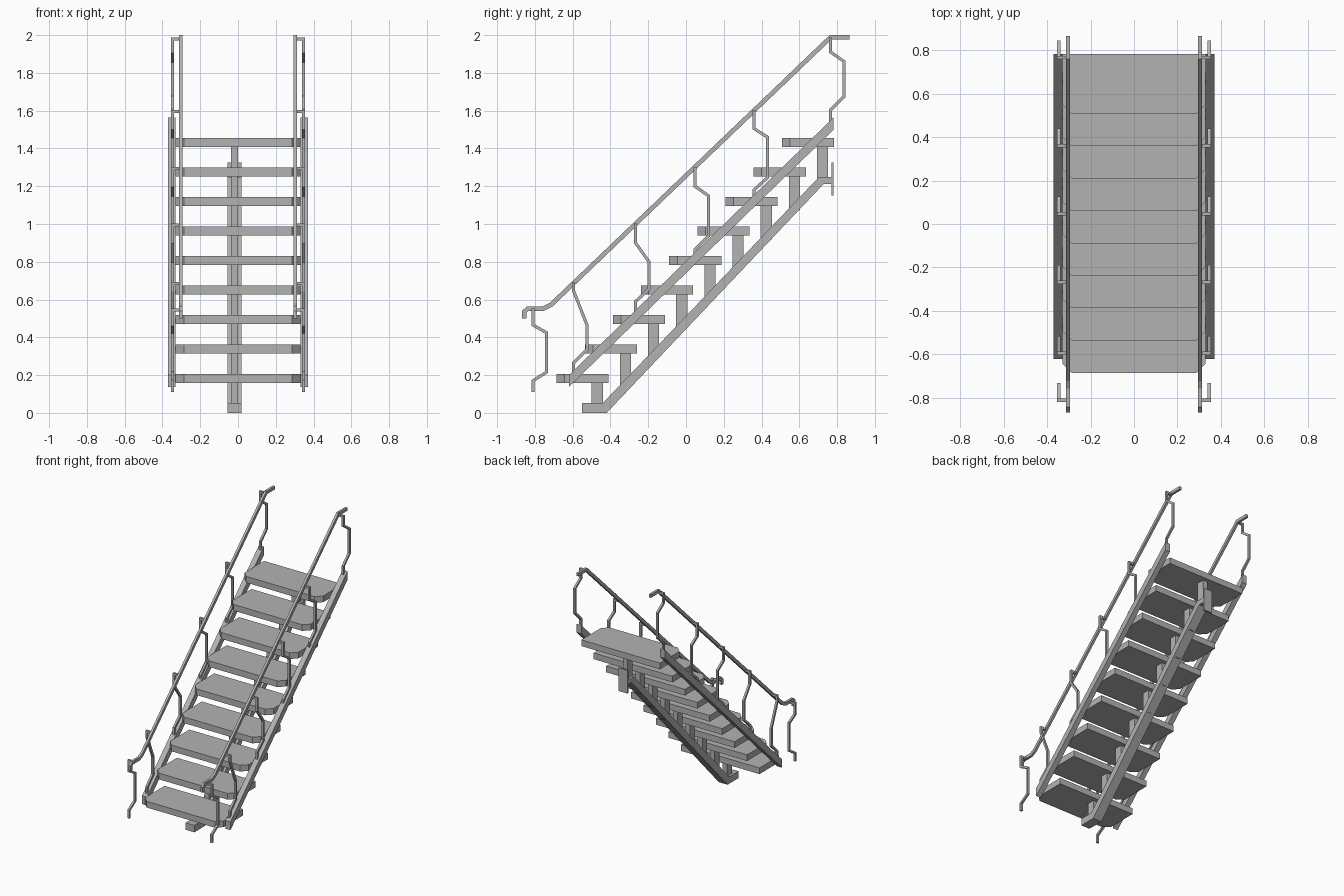
import bpy, bmesh
from mathutils import Vector

if "Cube" in bpy.data.objects:
    bpy.data.objects.remove(bpy.data.objects["Cube"])

steel = bpy.data.materials.new("steel_grey")
GREY = (0.45, 0.45, 0.45, 1)
steel.diffuse_color = GREY
steel.use_nodes = True
steel.node_tree.nodes["Principled BSDF"].inputs["Base Color"].default_value = GREY


def prism(name, points, lo, hi, axis="x", mirror=False):
    """Extrude a closed outline along x (yz points) or along z (xy points)."""
    bm = bmesh.new()
    place = (lambda p: (lo, p[0], p[1])) if axis == "x" else (lambda p: (p[0], p[1], lo))
    face = bm.faces.new([bm.verts.new(place(p)) for p in points])
    ext = bmesh.ops.extrude_face_region(bm, geom=[face])
    move = (hi - lo, 0, 0) if axis == "x" else (0, 0, hi - lo)
    verts = [g for g in ext["geom"] if isinstance(g, bmesh.types.BMVert)]
    bmesh.ops.translate(bm, vec=move, verts=verts)
    bmesh.ops.recalc_face_normals(bm, faces=bm.faces)
    mesh = bpy.data.meshes.new(name)
    bm.to_mesh(mesh)
    bm.free()
    mesh.materials.append(steel)
    obj = bpy.data.objects.new(name, mesh)
    bpy.context.collection.objects.link(obj)
    if mirror:
        obj.modifiers.new("both_sides", "MIRROR")
    return obj


def rect(a0, a1, b0, b1):
    return [(a0, b0), (a1, b0), (a1, b1), (a0, b1)]


def bar_outline(path, width):
    """Outline of a bar of constant width with mitred bends."""
    pts = [Vector(p) for p in path]
    dirs = [(b - a).normalized() for a, b in zip(pts, pts[1:])]
    left, right = [], []
    for i, p in enumerate(pts):
        d0, d1 = dirs[max(i - 1, 0)], dirs[min(i, len(dirs) - 1)]
        n0, n1 = Vector((-d0.y, d0.x)), Vector((-d1.y, d1.x))
        m = (n0 + n1).normalized()
        off = m * (width / 2 / m.dot(n0))
        left.append(p + off)
        right.append(p - off)
    return left + right[::-1]


# Treads with chamfered front corners, each on an upright from the spine
STEPS, RUN, RISE = 9, 0.149, 0.1562
DEPTH, HALF, CUT = 0.276, 0.33, 0.043
SPINE_X = -0.018
for i in range(STEPS):
    y, z = -0.685 + i * RUN, 0.158 + i * RISE
    outline = [(-HALF + CUT, y), (HALF - CUT, y), (HALF, y + CUT),
               (HALF, y + DEPTH), (-HALF, y + DEPTH), (-HALF, y + CUT)]
    prism(f"tread_{i + 1}", outline, z, z + 0.047, axis="z")
    front = y + 0.186
    foot = max(0.04, 0.045 + 1.046 * (front + 0.44))
    prism(f"upright_{i + 1}", rect(front, front + 0.059, foot, z),
          SPINE_X - 0.019, SPINE_X + 0.019)

# Central sloping spine with foot block and upper bracket
spine = [(-0.55, 0), (-0.42, 0), (0.73, 1.213), (0.78, 1.213),
         (0.78, 1.25), (0.705, 1.25), (-0.44, 0.053), (-0.55, 0.053)]
prism("spine", spine, SPINE_X - 0.037, SPINE_X + 0.037)
prism("wall_plate", rect(0.77, 0.782, 1.15, 1.325), SPINE_X - 0.037, SPINE_X + 0.037)

# Side stringers
stringer = [(-0.62, 0.137), (0.782, 1.5), (0.782, 1.565), (-0.62, 0.2)]
prism("stringers", stringer, 0.33, 0.371, mirror=True)

# Handrails with a hooked lower end and a level upper end
rail = [(-0.856, 0.5), (-0.856, 0.535), (-0.838, 0.552), (-0.755, 0.552),
        (-0.715, 0.572), (0.765, 1.988), (0.865, 1.988)]
prism("handrails", bar_outline(rail, 0.024), 0.294, 0.312, mirror=True)

# Cranked balusters: y position, then heights from the rail downwards
BALUSTERS = [
    (-0.81, 0.545, 0.465, 0.425, 0.215, 0.17, 0.11),
    (-0.595, 0.685, 0.645, 0.465, 0.335, 0.265, 0.2),
    (-0.267, 0.995, 0.90, 0.80, 0.655, 0.59, 0.52),
    (0.047, 1.295, 1.2, 1.15, 0.935, 0.865, 0.82),
    (0.36, 1.595, 1.505, 1.46, 1.245, 1.18, 1.12),
    (0.766, 1.98, 1.91, 1.86, 1.675, 1.605, 1.53),
]
for i, (y, *heights) in enumerate(BALUSTERS):
    shifts = (0, 0, 0.071, 0.071, 0, 0)
    path = [(y + s, h) for s, h in zip(shifts, heights)]
    prism(f"balusters_{i + 1}", bar_outline(path, 0.016), 0.339, 0.355, mirror=True)
    top = heights[0]
    prism(f"baluster_arms_{i + 1}", rect(y - 0.008, y + 0.008, top - 0.008, top + 0.008),
          0.303, 0.355, mirror=True)
